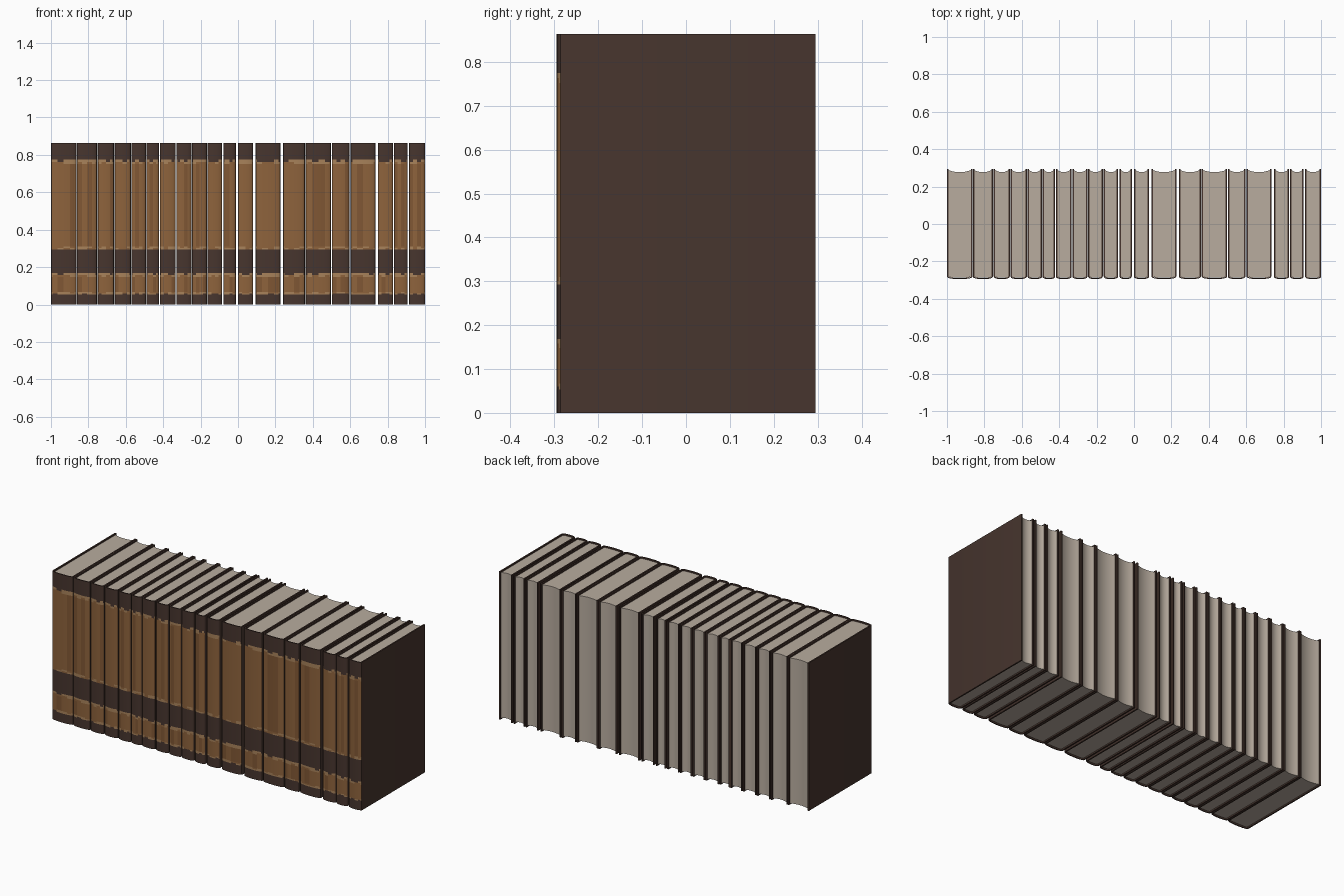
import bpy, bmesh, math, random

if "Cube" in bpy.data.objects:
    bpy.data.objects.remove(bpy.data.objects["Cube"])

random.seed(4)
H, BACK, HINGE, FRONT, T = 0.863, 0.295, -0.281, -0.295, 0.008


def mat(name, r, g, b):
    def lin(c):
        c /= 255
        return c / 12.92 if c <= 0.04045 else ((c + 0.055) / 1.055) ** 2.4
    m = bpy.data.materials.new(name)
    m.diffuse_color = (lin(r), lin(g), lin(b), 1)
    m.use_nodes = True
    m.node_tree.nodes["Principled BSDF"].inputs["Base Color"].default_value = m.diffuse_color
    return m


LEATHER = mat("dark leather", 71, 53, 46)
TAN = mat("tan label", 142, 99, 60)
WORN = mat("worn light tan", 168, 130, 90)
STREAK = mat("streaked brown", 128, 87, 52)
PAPER = mat("paper", 184, 172, 159)

# left and right edge of every book
BOOKS = [(-1, -.864), (-.862, -.754), (-.75, -.664), (-.66, -.573), (-.569, -.492),
         (-.489, -.422), (-.418, -.333), (-.329, -.249), (-.245, -.167), (-.162, -.085),
         (-.077, -.012), (0, .081), (.094, .226), (.24, .358), (.362, .498),
         (.502, .596), (.602, .734), (.748, .83), (.835, .907), (.915, 1)]

# heights where the spine is cut so that the bands can be coloured
LEVELS = [0, .053, .06, .067, .148, .158, .168, .293, .301, .31, .752, .763, .775, H]
N = 12  # spine columns


def make_object(name, bm, mats):
    bmesh.ops.recalc_face_normals(bm, faces=bm.faces)
    me = bpy.data.meshes.new(name)
    bm.to_mesh(me)
    bm.free()
    for m in mats:
        me.materials.append(m)
    ob = bpy.data.objects.new(name, me)
    bpy.context.collection.objects.link(ob)
    return ob


def spine_arc(hw, y0, depth):
    pts = []
    for i in range(N + 1):
        a = -math.pi / 2 + math.pi * i / N
        pts.append((hw * math.sin(a), y0 - depth * max(math.cos(a), 0) ** 0.8))
    return pts


def band_material(k, wear):
    """Colour of one spine cell: k is the height step, wear the column's raggedness."""
    if k in (4, 8, 10):
        return 2 if wear[k] < .5 else 1      # inner half of a worn edge
    if k in (1, 5, 11):
        return 2 if wear[k] < .75 else 0     # outer half of a worn edge
    if k in (2, 7):
        return 2 if wear[k] < .6 else 1
    if k in (3, 9):
        return 3 if wear[k] < .22 else 1     # label body
    return 0


def cover(name, x0, x1):
    cx, hw = (x0 + x1) / 2, (x1 - x0) / 2
    outer = [(-hw, BACK)] + spine_arc(hw, HINGE, HINGE - FRONT) + [(hw, BACK)]
    hi = hw - T
    inner = [(-hi, BACK)] + spine_arc(hi, HINGE, HINGE - FRONT - T * .8) + [(hi, BACK)]
    bm = bmesh.new()
    rings = [[[bm.verts.new((cx + x, y, z)) for x, y in path] for path in (outer, inner)]
             for z in LEVELS]
    wears = []
    for j in range(N):          # neighbouring columns share raggedness in pairs
        wears.append(wears[-1] if j % 2 else [random.random() for _ in LEVELS])
    last = len(outer) - 1
    for k in range(len(LEVELS) - 1):
        lo, up = rings[k], rings[k + 1]
        for j in range(last):
            f = bm.faces.new((lo[0][j], lo[0][j + 1], up[0][j + 1], up[0][j]))
            if 2 <= j <= N - 1:
                f.material_index = band_material(k, wears[j - 1])
            bm.faces.new((lo[1][j], up[1][j], up[1][j + 1], lo[1][j + 1]))
        for j in (0, last):
            bm.faces.new((lo[0][j], up[0][j], up[1][j], lo[1][j]))
    for r in (rings[0], rings[-1]):
        for j in range(last):
            bm.faces.new((r[0][j], r[0][j + 1], r[1][j + 1], r[1][j]))
    return make_object(name, bm, [LEATHER, TAN, WORN, STREAK])


def pages(name, x0, x1):
    cx, hw = (x0 + x1) / 2, (x1 - x0) / 2 - T + .0005
    prof = spine_arc(hw, HINGE, .006)
    for i in range(9):          # hollow fore-edge
        u = 1 - i / 4
        prof.append((hw * u, .277 + .011 * u * u))
    bm = bmesh.new()
    f = bm.faces.new([bm.verts.new((cx + x, y, .008)) for x, y in prof])
    ext = bmesh.ops.extrude_face_region(bm, geom=[f], use_keep_orig=True)
    bmesh.ops.translate(bm, vec=(0, 0, H - .016),
                        verts=[v for v in ext["geom"] if isinstance(v, bmesh.types.BMVert)])
    return make_object(name, bm, [PAPER])


for n, (a, b) in enumerate(BOOKS, 1):
    for ob in (cover(f"book_cover_{n}", a, b), pages(f"book_pages_{n}", a, b)):
        ob.select_set(True)
        bpy.context.view_layer.objects.active = ob
bpy.ops.object.shade_smooth_by_angle(angle=math.radians(35))
